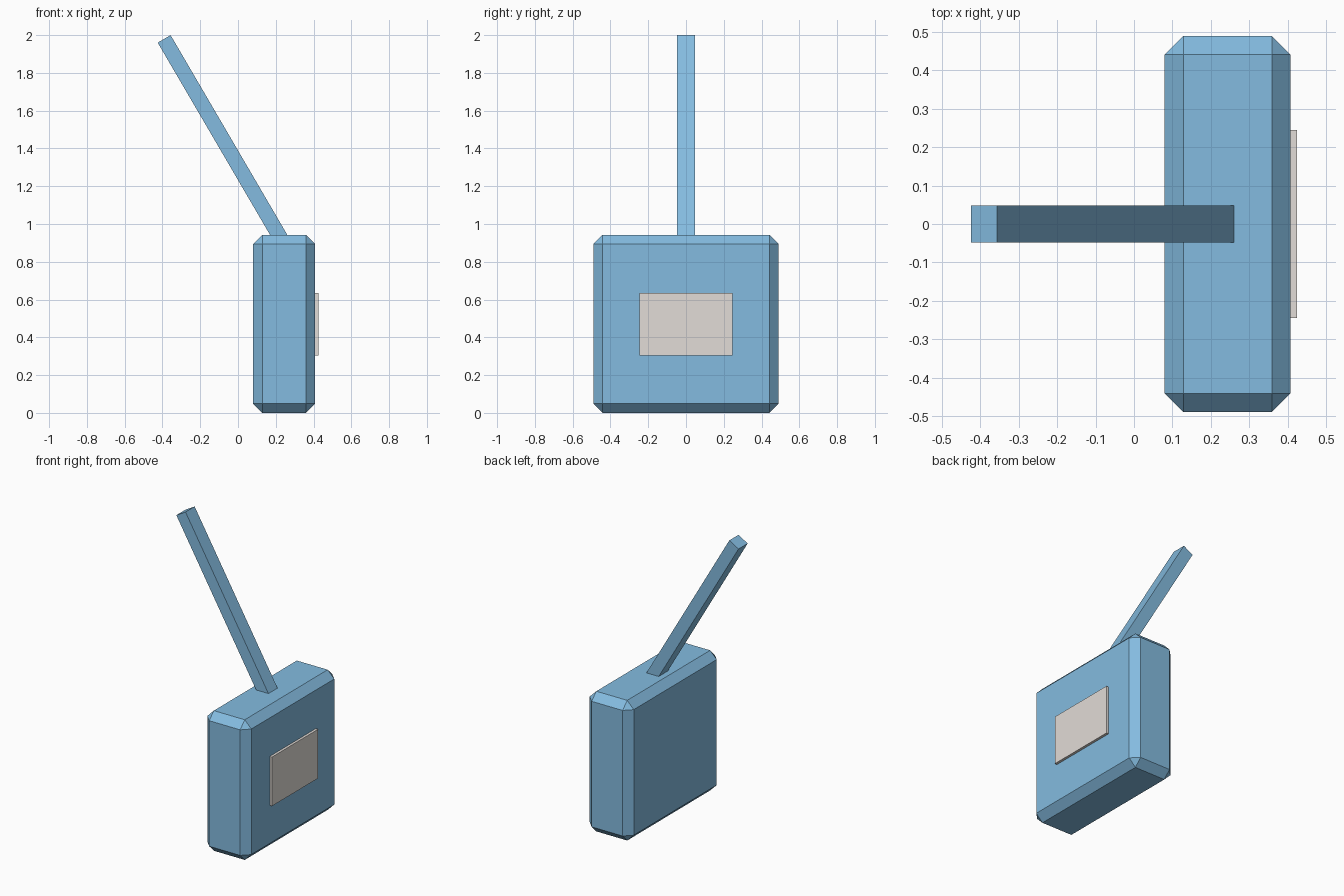
import bpy
import math
from mathutils import Matrix, Vector

if "Cube" in bpy.data.objects:
    bpy.data.objects.remove(bpy.data.objects["Cube"], do_unlink=True)


def make_material(name, rgb):
    mat = bpy.data.materials.new(name)
    mat.use_nodes = True
    mat.diffuse_color = (*rgb, 1)
    mat.node_tree.nodes["Principled BSDF"].inputs["Base Color"].default_value = (*rgb, 1)
    return mat


def make_box(name, size, centre, mat, tilt=0.0, bevel=0.0):
    """Flat-shaded box, tilted about y, with an optional chamfer."""
    bpy.ops.mesh.primitive_cube_add(size=1)
    obj = bpy.context.object
    obj.name = name
    obj.data.transform(Matrix.Diagonal((*size, 1)))
    obj.location = centre
    obj.rotation_euler.y = tilt
    obj.data.materials.append(mat)
    if bevel:
        mod = obj.modifiers.new("Chamfer", "BEVEL")
        mod.width = bevel
        mod.segments = 1
    return obj


blue = make_material("light blue", (0.23, 0.50, 0.745))
grey = make_material("warm light grey", (0.76, 0.716, 0.679))

# Chamfered case
make_box("case", (0.328, 0.98, 0.943), (0.244, 0, 0.4715), blue, bevel=0.049)

# Raised panel on the left (+x) side
make_box("panel", (0.036, 0.49, 0.33), (0.407, 0, 0.47), grey)

# Leaning antenna, its foot sunk into the top of the case
tilt = math.radians(-30.3)
length = 1.25
axis = Vector((math.sin(tilt), 0, math.cos(tilt)))
tip = Vector((-0.391, 0, 1.98))
make_box("antenna", (0.079, 0.097, length), tip - axis * length / 2, blue, tilt=tilt)
